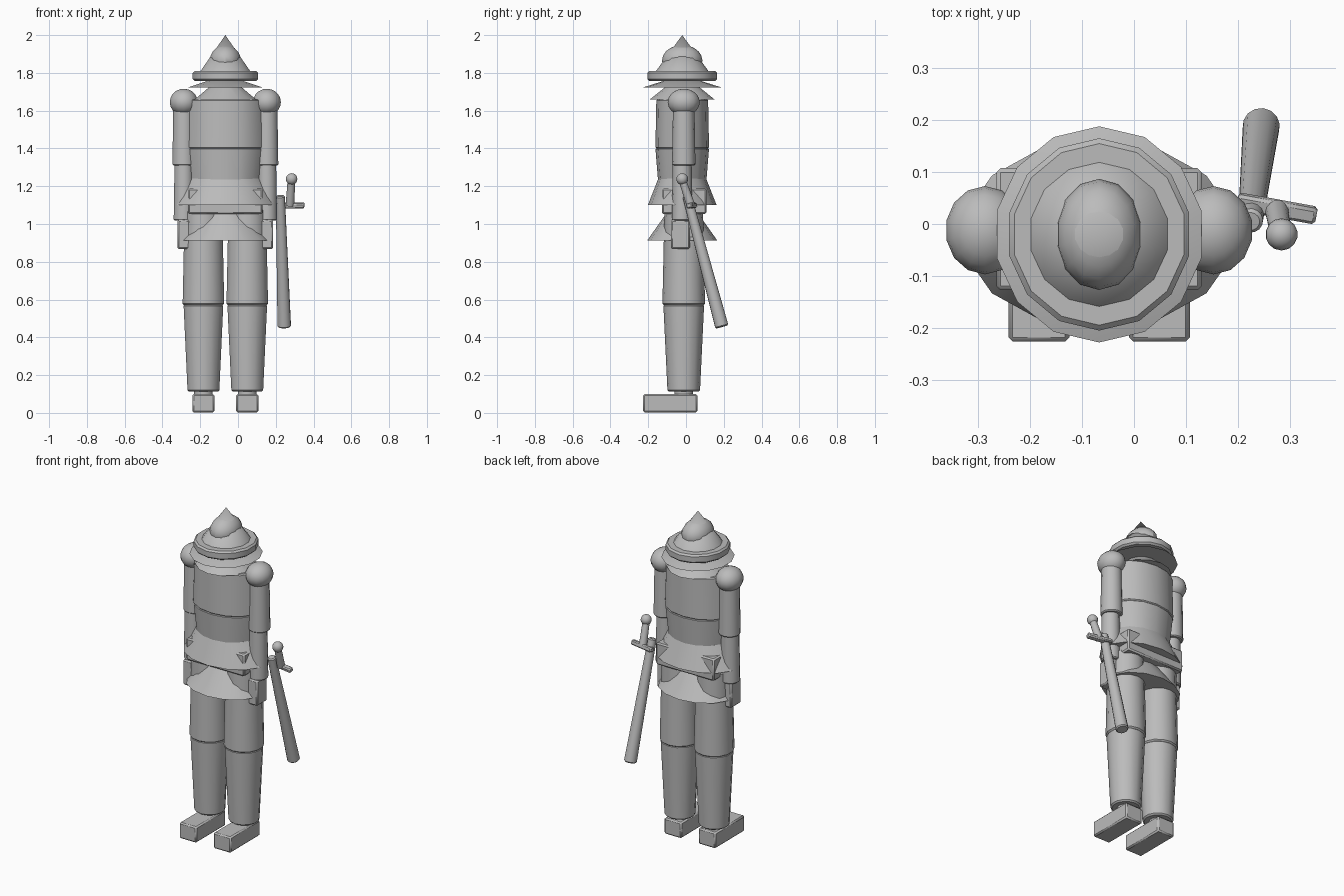
import bpy
import math
from mathutils import Vector

if "Cube" in bpy.data.objects:
    bpy.data.objects.remove(bpy.data.objects["Cube"])

CX, CY = -0.067, -0.02     # body axis
SIDES = 14

steel = bpy.data.materials.new("plain_grey")
steel.diffuse_color = (0.5, 0.5, 0.5, 1)
steel.use_nodes = True
steel.node_tree.nodes["Principled BSDF"].inputs["Base Color"].default_value = steel.diffuse_color


def finish(name, bevel=0.0):
    ob = bpy.context.object
    ob.name = name
    ob.data.materials.append(steel)
    bpy.ops.object.transform_apply(location=False, rotation=False, scale=True)
    if bevel:
        mod = ob.modifiers.new("edge", 'BEVEL')
        mod.width = bevel
        mod.segments = 1
        mod.limit_method = 'ANGLE'
        mod.angle_limit = math.radians(40)
    bpy.ops.object.shade_smooth_by_angle(angle=math.radians(30))
    return ob


def ring(name, x, y, z0, z1, r0, r1, sx=1.0, bevel=0.0):
    """Upright tapered cylinder; radii are along y, sx stretches x."""
    bpy.ops.mesh.primitive_cone_add(vertices=SIDES, radius1=r0, radius2=r1, depth=z1 - z0,
                                    location=(x, y, (z0 + z1) / 2))
    bpy.context.object.scale = (sx, 1, 1)
    return finish(name, bevel)


def rod(name, a, b, r0, r1, bevel=0.0):
    """Tapered cylinder from point a to point b."""
    a, b = Vector(a), Vector(b)
    bpy.ops.mesh.primitive_cone_add(vertices=SIDES, radius1=r0, radius2=r1,
                                    depth=(b - a).length, location=(a + b) / 2)
    bpy.context.object.rotation_euler = (b - a).to_track_quat('Z', 'Y').to_euler()
    return finish(name, bevel)


def ball(name, loc, r):
    bpy.ops.mesh.primitive_uv_sphere_add(segments=SIDES, ring_count=10, radius=1, location=loc)
    bpy.context.object.scale = r
    return finish(name)


def box(name, loc, size, bevel=0.008, rot=(0, 0, 0)):
    bpy.ops.mesh.primitive_cube_add(size=1, location=loc, rotation=rot)
    bpy.context.object.scale = size
    return finish(name, bevel)


# Helmet: pointed cone, bulging dome, brim and neck guard
ring("helmet_cone", CX, CY, 1.80, 2.00, 0.146, 0.0, 0.97)
ball("helmet_dome", (CX, CY, 1.865), (0.084, 0.107, 0.083))
ring("helmet_brim", CX, CY, 1.757, 1.81, 0.185, 0.185, 0.96, 0.01)
ring("neck_guard", CX, CY, 1.723, 1.765, 0.208, 0.075, 0.97)
ring("neck", CX, CY, 1.60, 1.76, 0.075, 0.075)
ring("collar", CX, CY, 1.658, 1.745, 0.173, 0.065, 0.97)

# Torso plates, flared waist guard, belt block and hip skirt
ring("chest", CX, CY, 1.40, 1.66, 0.142, 0.137, 1.45, 0.006)
ring("abdomen", CX, CY, 1.12, 1.40, 0.119, 0.142, 1.42, 0.004)
ring("waist_guard", CX, CY, 1.10, 1.24, 0.182, 0.127, 1.45)
box("belt_block", (CX, CY + 0.01, 1.12), (0.395, 0.235, 0.135))
ring("hip_skirt", CX, CY, 0.912, 1.055, 0.186, 0.085, 1.29)

# Legs and arms, one of each per side
for side, s in (("left", -1), ("right", 1)):
    lx = CX + s * 0.116
    ring(side + "_thigh", lx, -0.012, 0.57, 1.08, 0.113, 0.102, 1, 0.008)
    ring(side + "_shin", lx, -0.012, 0.112, 0.575, 0.086, 0.108, 1, 0.008)
    ring(side + "_ankle", lx, -0.012, 0.06, 0.13, 0.05, 0.05)
    box(side + "_foot", (lx, -0.083, 0.051), (0.117, 0.287, 0.098))

    ax = CX + s * 0.22
    ball(side + "_shoulder", (ax, -0.012, 1.645), (0.076, 0.085, 0.071))
    ring(side + "_upper_arm", ax, -0.012, 1.31, 1.62, 0.062, 0.057, 1, 0.006)
    ring(side + "_forearm", ax, -0.02, 1.018, 1.33, 0.055, 0.05, 1, 0.006)
    box(side + "_hand", (ax, -0.03, 0.945), (0.067, 0.1, 0.155))

# Sword hanging at the hip
rod("scabbard", (0.245, 0.19, 0.455), (0.224, 0.005, 1.15), 0.036, 0.024, 0.006)
box("sword_guard", (0.275, 0.03, 1.098), (0.155, 0.032, 0.028), 0.006, (0.25, 0, -0.18))
rod("sword_grip", (0.275, 0.025, 1.10), (0.283, -0.02, 1.235), 0.023, 0.02)
ball("sword_pommel", (0.284, -0.02, 1.238), (0.031, 0.031, 0.031))
